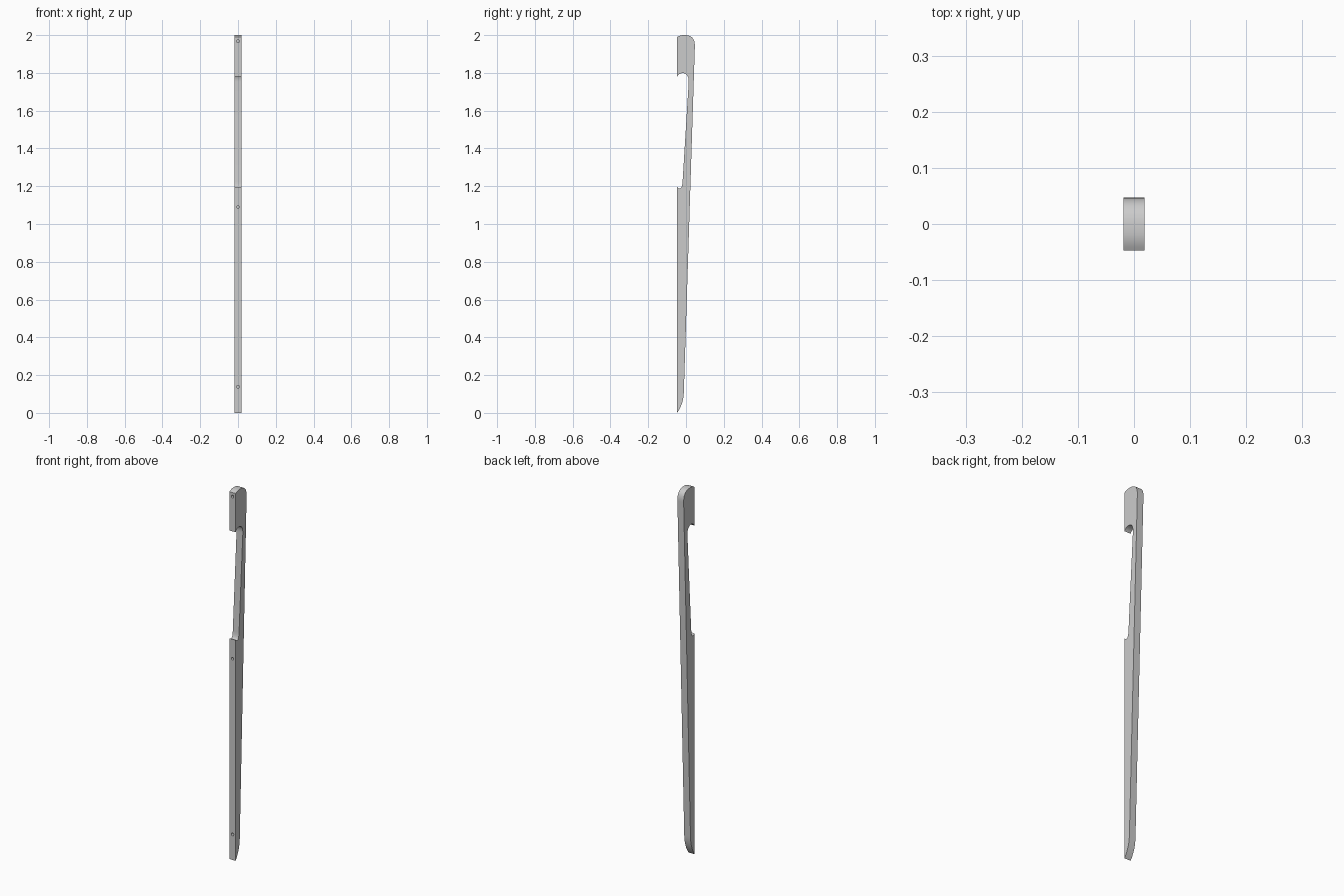
import bpy, bmesh, math
from mathutils import Vector, Matrix

if "Cube" in bpy.data.objects:
    bpy.data.objects.remove(bpy.data.objects["Cube"])

HALF = 0.0187
FRONT = -0.047


def bezier(a, b, c, d, n=10):
    """Points of a cubic curve in the y-z plane, both ends included."""
    a, b, c, d = map(Vector, (a, b, c, d))
    pts = []
    for i in range(n + 1):
        t = i / n
        u = 1 - t
        pts.append(a * u**3 + b * 3 * u * u * t + c * 3 * u * t * t + d * t**3)
    return pts


# Side profile: toe, straight back, rounded head, grip cut-out
profile = []
profile += bezier((FRONT, 0), (-0.028, 0.028), (-0.013, 0.06), (-0.0115, 0.11))
profile += bezier((0.0468, 1.94), (0.0485, 1.985), (0.025, 2.0), (-0.006, 2.0), 12)
profile += bezier((-0.012, 2.0), (-0.025, 2.0), (-0.035, 1.997), (FRONT, 1.99), 6)
profile += bezier((FRONT, 1.78), (-0.035, 1.806), (0.016, 1.812), (0.0145, 1.752), 14)
profile += bezier((-0.018, 1.225), (-0.0205, 1.183), (-0.035, 1.182), (FRONT, 1.196), 10)

bm = bmesh.new()
face = bm.faces.new([bm.verts.new((-HALF, p.x, p.y)) for p in profile])
ext = bmesh.ops.extrude_face_region(bm, geom=[face])
bmesh.ops.translate(bm, vec=(2 * HALF, 0, 0),
                    verts=[v for v in ext["geom"] if isinstance(v, bmesh.types.BMVert)])
bmesh.ops.recalc_face_normals(bm, faces=bm.faces)
mesh = bpy.data.meshes.new("handle_bar")
bm.to_mesh(mesh)
bm.free()
bar = bpy.data.objects.new("handle_bar", mesh)
bpy.context.collection.objects.link(bar)

# Blind screw holes in the front face
bm = bmesh.new()
for z in (0.138, 1.09, 1.968):
    place = Matrix.Translation((0, FRONT, z)) @ Matrix.Rotation(math.pi / 2, 4, 'X')
    bmesh.ops.create_cone(bm, cap_ends=True, segments=24, radius1=0.0075,
                          radius2=0.0075, depth=0.05, matrix=place)
mesh = bpy.data.meshes.new("screw_hole_cutter")
bm.to_mesh(mesh)
bm.free()
cutter = bpy.data.objects.new("screw_hole_cutter", mesh)
bpy.context.collection.objects.link(cutter)
cutter.hide_render = True

bpy.context.view_layer.objects.active = bar
bar.select_set(True)
mod = bar.modifiers.new("screw_holes", 'BOOLEAN')
mod.operation = 'DIFFERENCE'
mod.solver = 'EXACT'
mod.object = cutter
bpy.ops.object.modifier_apply(modifier=mod.name)
bpy.data.objects.remove(cutter)

bpy.ops.object.shade_smooth_by_angle(angle=math.radians(30))
